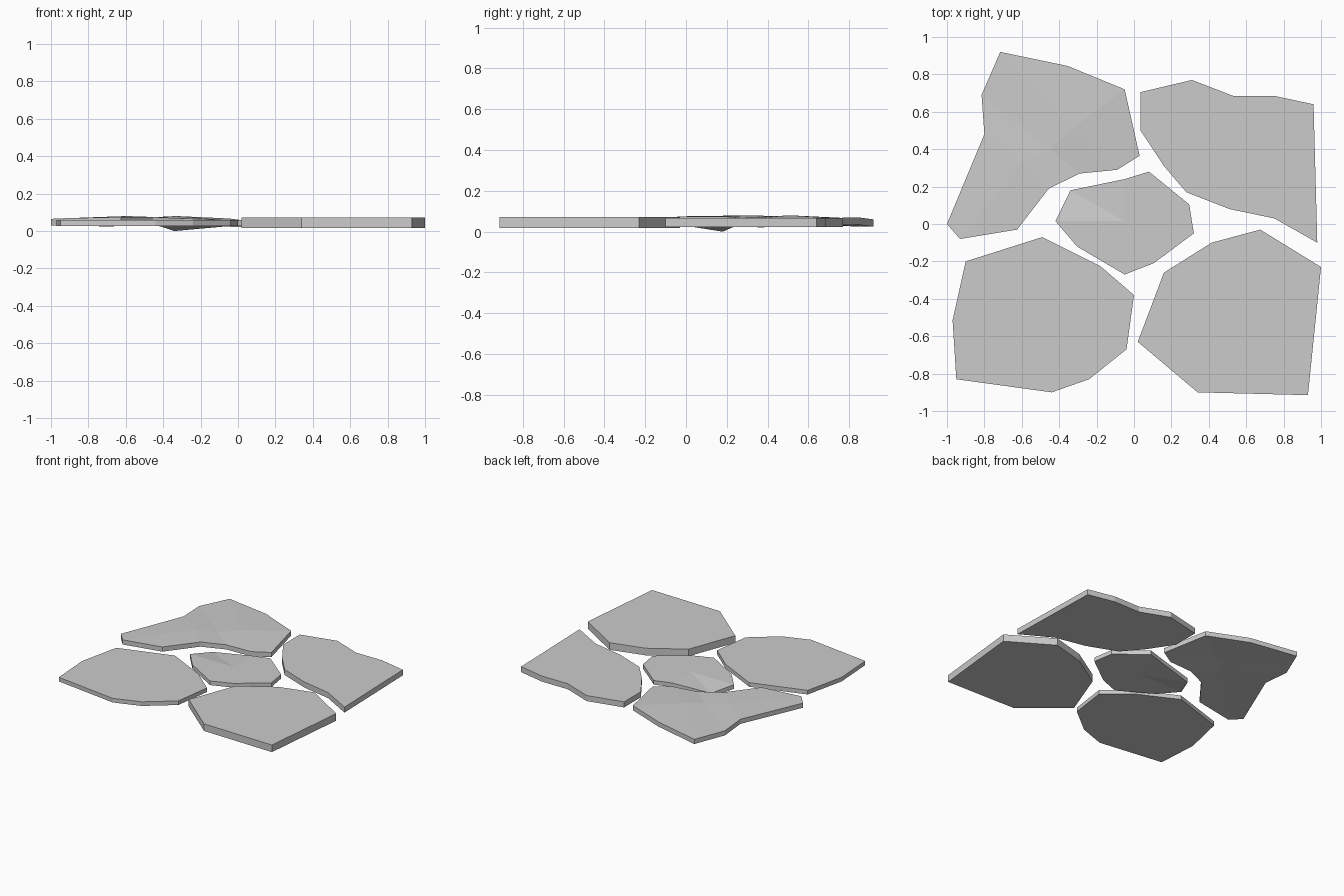
import bpy, bmesh

if "Cube" in bpy.data.objects:
    bpy.data.objects.remove(bpy.data.objects["Cube"])


def slab(name, outline, low, high, faces=None, heights=None, thick=0.035):
    """Thin stone: top faces, matching underside, and a rim around the outline."""
    n = len(outline)
    faces = faces or [tuple(range(n))]
    heights = heights or {}
    bm = bmesh.new()
    top, bottom = [], []
    for i, (x, y) in enumerate(outline):
        h = heights.get(i, high)
        top.append(bm.verts.new((x, y, h)))
        bottom.append(bm.verts.new((x, y, h - thick if i in heights else low)))
    for f in faces:
        bm.faces.new([top[i] for i in f])
        bm.faces.new([bottom[i] for i in reversed(f)])
    for e in [e for e in bm.edges if e.is_boundary and e.verts[0] in top]:
        a, b = (top.index(v) for v in e.verts)
        bm.faces.new((top[a], top[b], bottom[b], bottom[a]))
    bmesh.ops.recalc_face_normals(bm, faces=bm.faces)
    mesh = bpy.data.meshes.new(name)
    bm.to_mesh(mesh)
    bm.free()
    obj = bpy.data.objects.new(name, mesh)
    bpy.context.collection.objects.link(obj)
    return obj


# Three flat outer stones
slab("front_left_stone", [
    (-.49, -.07), (-.18, -.225), (0, -.38), (-.04, -.67), (-.24, -.83),
    (-.44, -.90), (-.95, -.83), (-.97, -.515), (-.90, -.20)], .028, .06)
slab("front_right_stone", [
    (.675, -.03), (1, -.23), (.93, -.915), (.34, -.90), (.02, -.63),
    (.16, -.26), (.415, -.10)], .017, .072)
slab("back_right_stone", [
    (.035, .705), (.31, .77), (.53, .685), (.75, .685), (.96, .64), (.98, -.10),
    (.75, .03), (.51, .08), (.28, .17), (.16, .31), (.035, .50)], .024, .067)

# Small centre stone, creased down the middle with one sunken corner
slab("centre_stone", [
    (-.05, .24), (.08, .28), (.295, .105), (.32, -.05), (.105, -.21),
    (-.05, -.27), (-.305, -.12), (-.42, .015), (-.34, .18), (-.05, .015)],
    .026, .058,
    faces=[(0, 1, 2, 3, 4, 5, 9), (9, 5, 6, 7), (9, 7, 8), (9, 8, 0)],
    heights={8: .033}, thick=.033)

# Uneven back left stone: rim points 0-12, then three inner ridge points
rim_z = [.06, .07, .067, .057, .06, .067, .075, .075, .068, .065, .07, .065]
ridge_z = [.08, .07, .08]
uneven = slab("back_left_stone", [
    (-.715, .92), (-.355, .845), (-.05, .72), (.03, .365), (-.09, .29),
    (-.29, .27), (-.455, .19), (-.625, -.03), (-.93, -.08), (-1, 0),
    (-.80, .48), (-.815, .69), (-.33, .51), (-.45, .40), (-.595, .33)],
    .03, .065,
    faces=[(0, 1, 2, 12), (2, 3, 4, 12), (12, 4, 5, 13), (13, 5, 6, 14),
           (0, 12, 13, 11), (11, 13, 14, 10), (14, 6, 7, 8), (10, 14, 8, 9)],
    heights=dict(enumerate(rim_z + ridge_z)), thick=.036)
